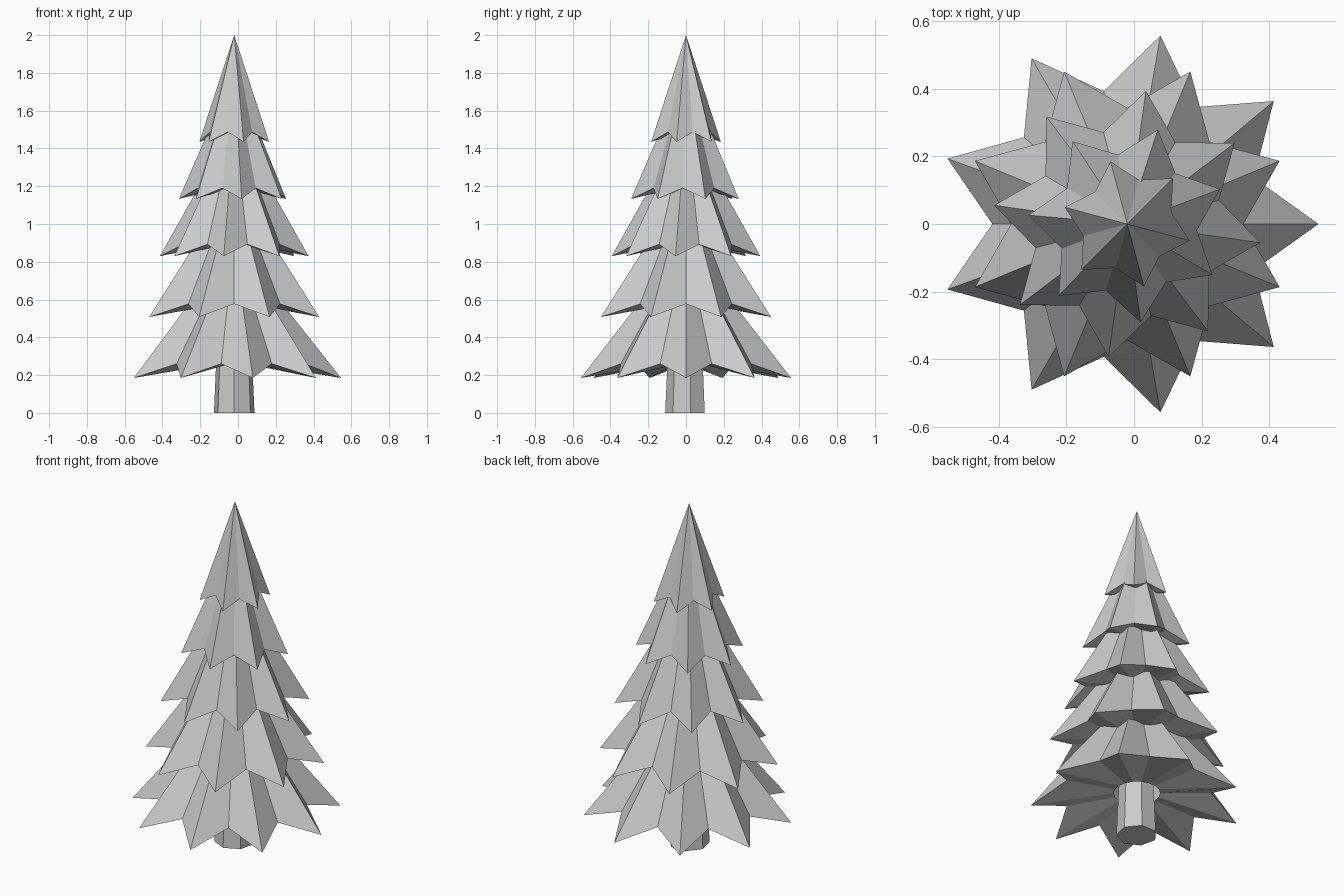
import bpy, bmesh
from math import radians, cos, sin, pi

if "Cube" in bpy.data.objects:
    bpy.data.objects.remove(bpy.data.objects["Cube"])

CX = -0.02  # trunk axis


def ring(bm, n, r, z, start):
    return [bm.verts.new((CX + r * cos(start + 2 * pi * i / n),
                          r * sin(start + 2 * pi * i / n), z)) for i in range(n)]


def finish(bm, name):
    bmesh.ops.recalc_face_normals(bm, faces=bm.faces[:])
    me = bpy.data.meshes.new(name)
    bm.to_mesh(me)
    bm.free()
    bpy.context.collection.objects.link(bpy.data.objects.new(name, me))


def bridge(bm, a, b):
    n = len(a)
    for i in range(n):
        bm.faces.new((a[i], a[(i + 1) % n], b[(i + 1) % n], b[i]))


def tier(name, points, start, radius, z_tip, z_notch, z_top):
    """Star-skirted cone, with an underside that has a hole for the trunk."""
    bm = bmesh.new()
    n = points * 2
    rim = ring(bm, n, radius, z_tip, radians(start))
    for v in rim[1::2]:  # pull alternate points in and up
        v.co.x = CX + (v.co.x - CX) * 0.705
        v.co.y *= 0.705
        v.co.z = z_notch
    apex = bm.verts.new((CX, 0, z_top))
    for i in range(n):
        bm.faces.new((rim[i], rim[(i + 1) % n], apex))
    bridge(bm, rim, ring(bm, n, radius * 0.22, z_notch, radians(start)))
    finish(bm, name)


# Foliage, bottom to top
tier("foliage_tier_1", 9, 0, 0.565, 0.185, 0.26, 0.90)
tier("foliage_tier_2", 8, 22.5, 0.487, 0.508, 0.577, 1.22)
tier("foliage_tier_3", 8, -8, 0.397, 0.83, 0.892, 1.53)
tier("foliage_tier_4", 7, 20.6, 0.293, 1.133, 1.19, 1.81)
tier("foliage_tier_5", 6, -15, 0.191, 1.435, 1.487, 2.0)

# Seven-sided trunk, slightly tapered
bm = bmesh.new()
low = ring(bm, 7, 0.11, 0, radians(-90))
high = ring(bm, 7, 0.09, 0.45, radians(-90))
bridge(bm, low, high)
bm.faces.new(low)
bm.faces.new(high)
finish(bm, "trunk")
